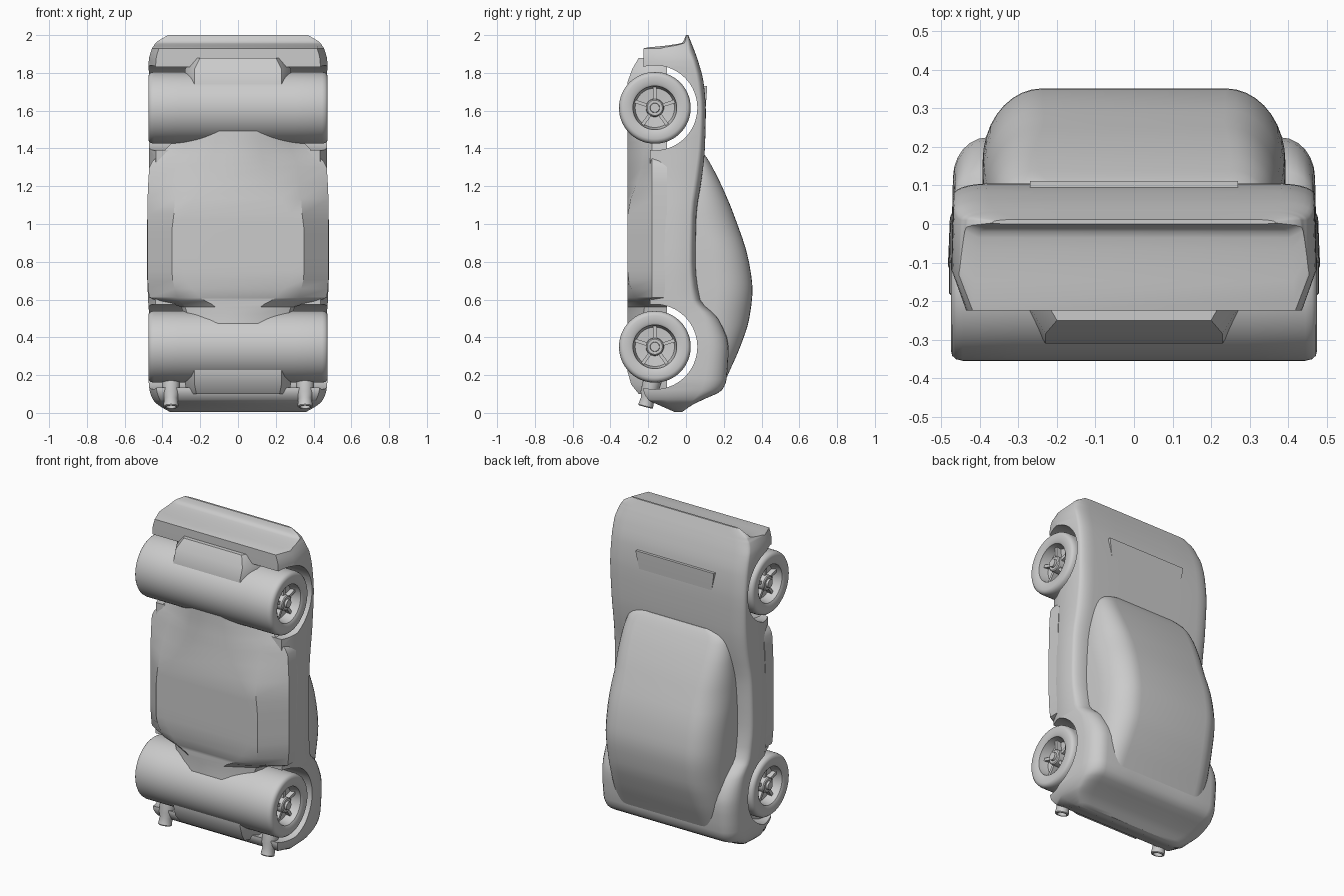
import bpy, bmesh, math
from mathutils import Matrix, Vector

old = bpy.data.objects.get("Cube")
if old:
    bpy.data.objects.remove(old, do_unlink=True)

grey = bpy.data.materials.new("plain grey")
grey.use_nodes = True
grey.diffuse_color = (0.6, 0.6, 0.6, 1)
grey.node_tree.nodes["Principled BSDF"].inputs["Base Color"].default_value = (0.6, 0.6, 0.6, 1)


def finish(name, bm, angle=35):
    bmesh.ops.recalc_face_normals(bm, faces=bm.faces)
    mesh = bpy.data.meshes.new(name)
    bm.to_mesh(mesh)
    bm.free()
    mesh.materials.append(grey)
    ob = bpy.data.objects.new(name, mesh)
    bpy.context.collection.objects.link(ob)
    smooth(ob, angle)
    return ob


def smooth(ob, angle=35):
    bpy.ops.object.select_all(action='DESELECT')
    ob.select_set(True)
    bpy.context.view_layer.objects.active = ob
    bpy.ops.object.shade_smooth_by_angle(angle=math.radians(angle))


def refine(rows, steps):
    """Monotone curve through stations; the first column is the height."""
    def secant(i, c):
        return (rows[i + 1][c] - rows[i][c]) / (rows[i + 1][0] - rows[i][0])

    def slope(i, c):
        if i == 0:
            return secant(0, c)
        if i == len(rows) - 1:
            return secant(i - 1, c)
        p, q = secant(i - 1, c), secant(i, c)
        return 2 * p * q / (p + q) if p * q > 0 else 0

    out = []
    for i in range(len(rows) - 1):
        h = rows[i + 1][0] - rows[i][0]
        for k in range(steps):
            u = k / steps
            row = [rows[i][0] + h * u]
            for c in range(1, len(rows[0])):
                row.append((1 + 2 * u) * (1 - u) ** 2 * rows[i][c]
                           + u * (1 - u) ** 2 * h * slope(i, c)
                           + u * u * (3 - 2 * u) * rows[i + 1][c]
                           + u * u * (u - 1) * h * slope(i + 1, c))
            out.append(row)
    return out + [list(rows[-1])]


def loft(name, rows, section, steps=4, angle=35):
    """Skin mirrored half sections stacked along the height."""
    bm = bmesh.new()
    rings = []
    for row in refine(rows, steps):
        half = section(*row[1:])
        pts = half + [(-x, y) for x, y in reversed(half)]
        rings.append([bm.verts.new((x, y, row[0])) for x, y in pts])
    n = len(rings[0])
    for a, b in zip(rings, rings[1:]):
        for i in range(n):
            j = (i + 1) % n
            bm.faces.new((a[i], a[j], b[j], b[i]))
    bm.faces.new(rings[0])
    bm.faces.new(rings[-1])
    return finish(name, bm, angle)


def lathe(name, profile, matrix, segments=48):
    """Turn an (axial, radius) profile about local x."""
    bm = bmesh.new()
    vs = [bm.verts.new((a, 0, r)) for a, r in profile]
    es = [bm.edges.new(p) for p in zip(vs, vs[1:])]
    bmesh.ops.spin(bm, geom=vs + es, axis=(1, 0, 0), cent=(0, 0, 0),
                   angle=math.tau, steps=segments, use_duplicate=False)
    bmesh.ops.remove_doubles(bm, verts=bm.verts, dist=0.0002)
    bm.transform(matrix)
    return finish(name, bm)


def arc(cx, cy, rx, ry, n):
    return [(cx + rx * math.cos(k / n * math.pi / 2),
             cy + ry * math.sin(k / n * math.pi / 2)) for k in range(n + 1)]


# Main body shell: height, half width, underside, shoulder, top
def body_section(w, b, s, t):
    side = b + (s - b) * 0.4
    r = min(0.1, w * 0.2)
    return [(w * 0.92, b), (w, side)] + arc(w - r, s, r - 0.005, t - s, 6) + [(w * 0.4, t)]


body = loft("body_shell", [
    (0.005, .36, -.06, -.04, -.02), (0.04, .42, -.14, 0, .03),
    (0.07, .45, -.2, .04, .09), (0.12, .468, -.225, .08, .19),
    (0.18, .475, -.22, .1, .215), (0.35, .475, -.2, .12, .225),
    (0.5, .472, -.19, .09, .17), (0.6, .476, -.19, .03, .075),
    (0.8, .483, -.19, .015, .05), (1.05, .48, -.19, .02, .055),
    (1.25, .472, -.19, .045, .085), (1.4, .472, -.19, .065, .1),
    (1.6, .475, -.2, .075, .105), (1.75, .475, -.22, .06, .093),
    (1.86, .473, -.225, .035, .065), (1.93, .455, -.225, .01, .04),
    (1.945, .445, -.1, .01, .034), (1.96, .435, -.02, .01, .028),
    (2.0, .37, .0, .006, .012)], body_section, 3)

# Wheel wells
AXLES = {"front": 1.615, "rear": 0.35}
WHEEL_Y = -0.165
for end, z in AXLES.items():
    cutter = lathe(end + "_well_cutter", [(-.6, 0), (-.6, .225), (.6, .225), (.6, 0)],
                   Matrix.Translation((0, WHEEL_Y, z)), 64)
    cutter.hide_render = True
    mod = body.modifiers.new("well", 'BOOLEAN')
    mod.operation, mod.solver, mod.object = 'DIFFERENCE', 'EXACT', cutter
    bpy.context.view_layer.objects.active = body
    bpy.ops.object.modifier_apply(modifier=mod.name)
    bpy.data.objects.remove(cutter, do_unlink=True)
smooth(body)


# Cabin canopy: height, half width, base, crown
def canopy_section(w, b, t):
    ry = min(0.19, (t - b) * 0.75)
    rx = 0.06 + ry * 0.5
    return [(w, b)] + arc(w - rx, t - ry, rx, ry, 9)


loft("cabin_canopy", [
    (0.13, .36, .1, .19), (0.22, .375, .08, .23), (0.35, .385, .08, .287),
    (0.5, .39, .08, .335), (0.65, .393, .03, .352), (0.8, .393, .02, .333),
    (1.05, .385, .02, .253), (1.2, .37, .03, .19), (1.3, .345, .04, .14),
    (1.34, .315, .05, .117), (1.365, .26, .06, .1)], canopy_section, 4, 45)


# Belly with flared sills: height, flat half width, crease x, crease y, sill x
def belly_section(a, mx, my, bx):
    return [(a, -.31), (mx, my), (bx, -.18), (bx, -.1)]


loft("belly_and_sills", [
    (0.45, .1, .25, -.25, .28), (0.56, .12, .28, -.22, .3),
    (0.61, .2, .32, -.27, .47), (0.75, .29, .35, -.309, .48),
    (0.95, .3, .35, -.309, .48), (1.05, .27, .34, -.309, .48),
    (1.3, .14, .32, -.235, .47), (1.4, .12, .28, -.225, .38),
    (1.5, .1, .25, -.235, .28)], belly_section, 3, 30)


# Centre splitter and diffuser
def plate_section(w, y):
    return [(w, y), (w + .05, y + .085), (w + .05, -.1)]


loft("front_splitter", [(1.68, .23, -.31), (1.75, .23, -.31), (1.82, .23, -.285),
                        (1.88, .2, -.25)], plate_section, 1)
loft("rear_diffuser", [(0.1, .22, -.25), (0.15, .23, -.29), (0.22, .23, -.31),
                       (0.3, .23, -.31)], plate_section, 1)

# Low raised vent on the bonnet
loft("bonnet_vent", [(1.56, .24, .1), (1.72, .27, .112), (1.73, .27, .112)],
     lambda w, y: [(w, .07), (w, y)], 1)

# Wheels: wide rollers with recessed rims
rim = [(.475, .165), (.475, .128), (.468, .116), (.452, .114), (.41, .104),
       (.405, .048), (.45, .046), (.455, .04), (.455, .026), (.468, .024), (.468, 0)]
tyre = [(.3, .19), (.445, .19), (.462, .186), (.472, .177)]
half = tyre + rim
profile = [(-a, r) for a, r in reversed(half)] + half
for end, z in AXLES.items():
    lathe(end + "_wheels", profile, Matrix.Translation((0, WHEEL_Y, z)), 64)
    bm = bmesh.new()
    for side in (-1, 1):
        for k in range(5):
            m = (Matrix.Translation((side * .42, WHEEL_Y, z))
                 @ Matrix.Rotation(k * math.tau / 5, 4, 'X')
                 @ Matrix.Translation((0, 0, .075))
                 @ Matrix.Diagonal((.035, .018, .07, 1)))
            bmesh.ops.create_cube(bm, size=1, matrix=m)
    finish(end + "_spokes", bm)

# Twin exhaust pipes
for side, x in (("left", .355), ("right", -.355)):
    start, end = Vector((x, -.17, .2)), Vector((x, -.215, .03))
    turn = (end - start).to_track_quat('X', 'Z').to_matrix().to_4x4()
    lathe(side + "_exhaust", [(0, 0), (0, .05), (.1, .046), (.13, .036), (.17, .04),
                              (.175, .036), (.175, .028), (.13, .026), (.13, 0)],
          Matrix.Translation(start) @ turn, 24)
